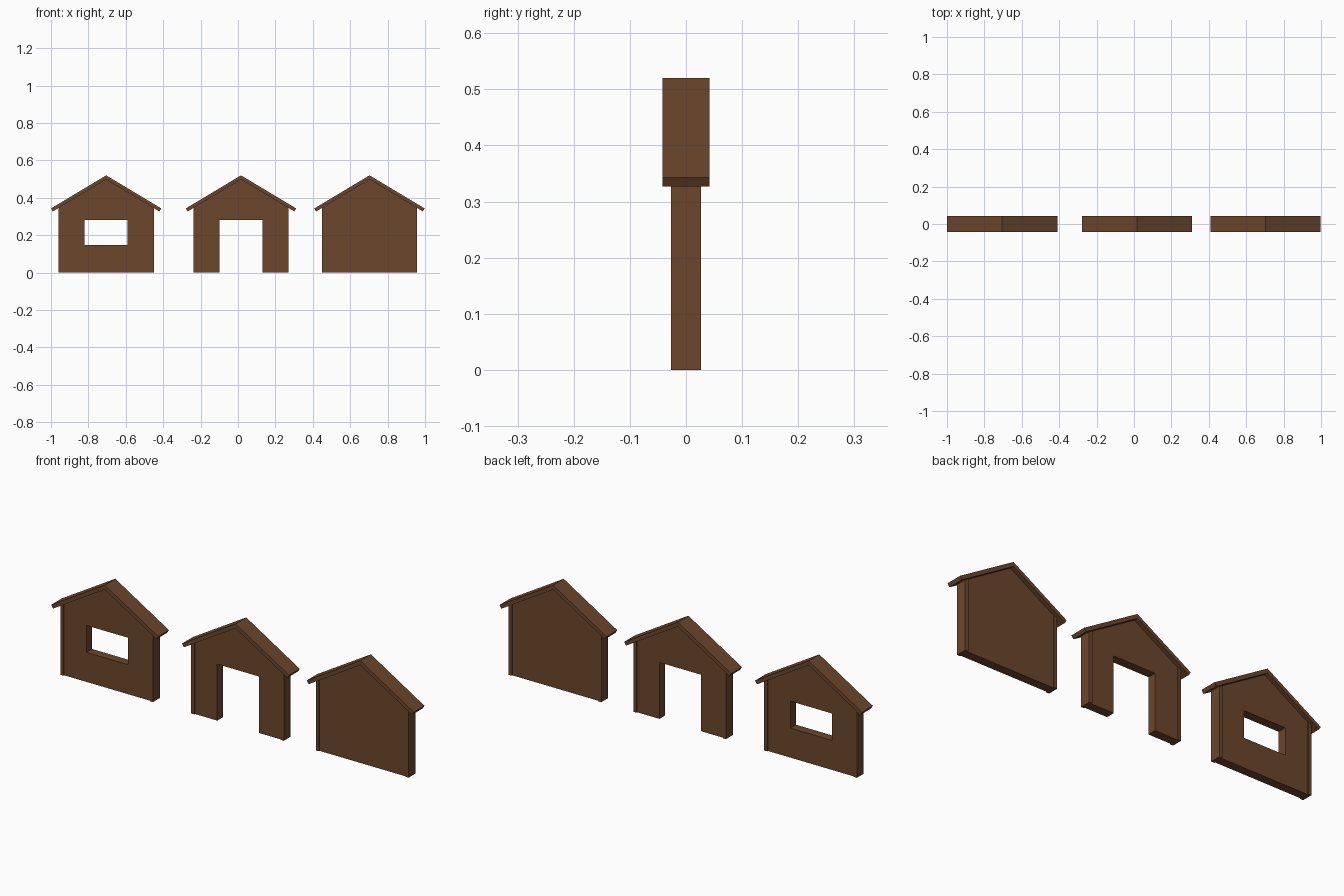
import bpy, bmesh

if "Cube" in bpy.data.objects:
    bpy.data.objects.remove(bpy.data.objects["Cube"])

wood = bpy.data.materials.new("brown_wood")
wood.diffuse_color = (0.15, 0.062, 0.025, 1)
wood.use_nodes = True
wood.node_tree.nodes["Principled BSDF"].inputs["Base Color"].default_value = wood.diffuse_color

SLOPE = 0.6       # roof pitch, rise over run
RIDGE = 0.52      # top of the ridge


def prism(name, profile, half_depth, x):
    """Extrude an x-z profile symmetrically along y."""
    bm = bmesh.new()
    face = bm.faces.new([bm.verts.new((px, -half_depth, pz)) for px, pz in profile])
    ext = bmesh.ops.extrude_face_region(bm, geom=[face])
    verts = [v for v in ext["geom"] if isinstance(v, bmesh.types.BMVert)]
    bmesh.ops.translate(bm, verts=verts, vec=(0, 2 * half_depth, 0))
    bmesh.ops.recalc_face_normals(bm, faces=bm.faces)
    mesh = bpy.data.meshes.new(name)
    bm.to_mesh(mesh)
    bm.free()
    mesh.materials.append(wood)
    obj = bpy.data.objects.new(name, mesh)
    obj.location.x = x
    bpy.context.collection.objects.link(obj)
    return obj


def cut_opening(wall, x, z0, z1):
    """Cut a rectangular opening through the wall."""
    w = 0.115
    cutter = prism("cutter", [(-w, z0), (w, z0), (w, z1), (-w, z1)], 0.1, x)
    cutter.hide_render = True
    mod = wall.modifiers.new("opening", "BOOLEAN")
    mod.operation, mod.solver, mod.object = "DIFFERENCE", "EXACT", cutter
    bpy.context.view_layer.update()
    bpy.context.view_layer.objects.active = wall
    bpy.ops.object.modifier_apply(modifier=mod.name)
    bpy.data.objects.remove(cutter)


def house_wall(kind, x, opening=None):
    # Gabled panel, its top edge hidden inside the roof
    top = lambda px: RIDGE - 0.012 - SLOPE * abs(px)
    e = 0.246
    wall = prism(kind + "_panel",
                 [(-e, 0), (e, 0), (e, top(e)), (0, top(0)), (-e, top(e))], 0.022, x)
    if opening:
        cut_opening(wall, x, *opening)
    # Corner posts
    for s, side in ((-1, "left"), (1, "right")):
        a, b = s * 0.238, s * 0.255
        prism(f"{kind}_{side}_post", [(a, 0), (b, 0), (b, top(b)), (a, top(a))], 0.027, x)
    # Roof boards with square-cut eaves
    prism(kind + "_roof",
          [(-0.295, 0.343), (-0.285, 0.327), (0, 0.498),
           (0.285, 0.327), (0.295, 0.343), (0, RIDGE)], 0.042, x)


house_wall("window_wall", -0.705, (0.147, 0.281))
house_wall("door_wall", 0.016, (-0.1, 0.281))
house_wall("plain_wall", 0.703)
